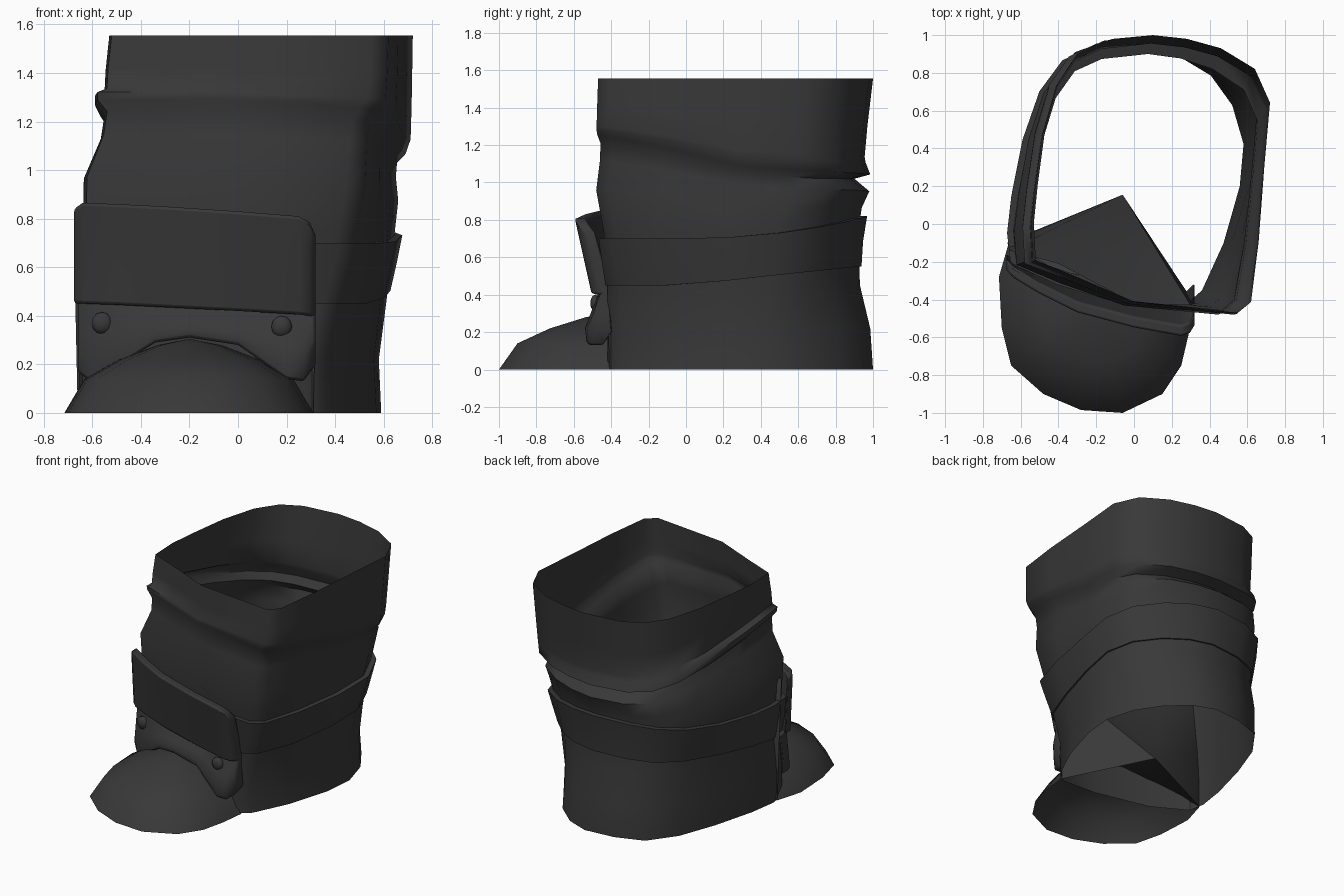
import bpy
import bmesh
import math
from mathutils import Vector

if "Cube" in bpy.data.objects:
    bpy.data.objects.remove(bpy.data.objects["Cube"], do_unlink=True)

# One dark leather colour
leather = bpy.data.materials.new("dark_leather")
leather.use_nodes = True
COLOUR = (0.04, 0.04, 0.04, 1)
leather.diffuse_color = COLOUR
leather.node_tree.nodes["Principled BSDF"].inputs["Base Color"].default_value = COLOUR


def finish(name, bm, angle=50, recalc=True):
    """Turn a bmesh into a smooth shaded leather object."""
    if recalc:
        bmesh.ops.recalc_face_normals(bm, faces=bm.faces)
    mesh = bpy.data.meshes.new(name)
    bm.to_mesh(mesh)
    bm.free()
    obj = bpy.data.objects.new(name, mesh)
    bpy.context.collection.objects.link(obj)
    mesh.materials.append(leather)
    bpy.ops.object.select_all(action="DESELECT")
    obj.select_set(True)
    bpy.context.view_layer.objects.active = obj
    bpy.ops.object.shade_smooth_by_angle(angle=math.radians(angle))
    return obj


def skin(bm, rows, closed_cols=False):
    """Join rows of points with quads and return the vertex rows."""
    grid = [[bm.verts.new(p) for p in row] for row in rows]
    count = len(grid[0])
    for low, high in zip(grid, grid[1:]):
        for c in range(count if closed_cols else count - 1):
            d = (c + 1) % count
            bm.faces.new((low[c], low[d], high[d], high[c]))
    return grid


def clamp(value):
    return max(0, min(1, value))


# Shaft outlines at the sole and at the rim, starting at the front left edge
SOLE = [(-.65, -.17), (-.4, -.31), (0, -.4), (.28, -.42), (.36, -.35), (.48, -.1),
        (.57, .2), (.59, .42), (.53, .63), (.41, .81), (.26, .94), (.1, 1),
        (-.12, .98), (-.32, .91), (-.46, .72), (-.56, .45), (-.64, .15), (-.67, -.05)]
RIM = [(-.52, -.2), (-.3, -.29), (0, -.42), (.55, -.48), (.62, -.42), (.66, -.1),
       (.69, .3), (.72, .64), (.64, .82), (.46, .93), (.28, .98), (.1, 1),
       (-.16, .97), (-.3, .9), (-.4, .75), (-.47, .5), (-.51, .2), (-.53, 0)]

# Height, blend from sole to rim, then x and y limits of each shaft ring
FOLD = 1.02
LEVELS = [(0, 0, -.66, .59, -.42, 1), (.22, .05, -.66, .58, -.42, .985),
          (.45, .3, -.64, .61, -.42, .93), (.74, .6, -.64, .645, -.44, .92),
          (.86, .75, -.635, .66, -.48, .94), (.95, .82, -.565, .65, -.46, .98),
          (1, .87, -.55, .655, -.457, .9), (1.04, .92, -.59, .69, -.475, .985),
          (1.1, .96, -.59, .71, -.48, .96), (1.13, .98, -.55, .712, -.478, .955),
          (1.3, 1, -.545, .716, -.475, .97), (1.555, 1, -.53, .72, -.47, 1)]


def level_at(z):
    for a, b in zip(LEVELS, LEVELS[1:]):
        if z <= b[0]:
            t = (z - a[0]) / (b[0] - a[0])
            return [p + (q - p) * t for p, q in zip(a, b)]
    return LEVELS[-1]


def section(z):
    """Shaft ring at a height, fitted to its limits."""
    _, blend, x0, x1, y0, y1 = level_at(z)
    pts = [Vector(a).lerp(Vector(b), blend) for a, b in zip(SOLE, RIM)]
    xs, ys = [p.x for p in pts], [p.y for p in pts]

    def fit(v, values, low, high):
        return low + (v - min(values)) / (max(values) - min(values)) * (high - low)
    return [Vector((fit(p.x, xs, x0, x1), fit(p.y, ys, y0, y1), z)) for p in pts]


def slanted(z):
    """Shaft ring whose fold climbs from the heel to the front."""
    near = clamp((z - .74) / (FOLD - .74)) * clamp((1.555 - z) / (1.555 - FOLD))
    ring = section(z)
    for p in ring:
        outer = clamp(p.x / .6) * clamp(p.y + .7)
        p.z += .26 * near * clamp((1 - p.y) / 1.1) * (1 - .7 * outer)
    return ring


# Open shaft with soft folds
bm = bmesh.new()
skin(bm, [slanted(level[0]) for level in LEVELS], closed_cols=True)
finish("shaft", bm, recalc=False)


# Ankle band that rises towards the heel
def band_loop(t, offset):
    loop = []
    for i, p in enumerate(section(.6)):
        rear = max(0, p.y)
        low, high = .45 + .11 * rear, .7 + .14 * rear ** 2
        q = section(low + (high - low) * t)[i]
        out = Vector((q.x, q.y - 0.25, 0)).normalized()
        loop.append(q + out * offset)
    return loop


bm = bmesh.new()
skin(bm, [band_loop(0, 0), band_loop(0, .012), band_loop(.5, .025),
          band_loop(1, .035), band_loop(1, 0)], closed_cols=True)
finish("ankle_band", bm, recalc=False)

# Toe cap: an open half dome
TOE = [(-.66, -.09), (-.715, -.28), (-.7, -.55), (-.65, -.75), (-.48, -.9),
       (-.28, -.985), (-.06, -1), (.15, -.9), (.25, -.75), (.29, -.58), (.31, -.41)]
centre = Vector((-.2, -.38))
bm = bmesh.new()
rows = []
for scale, z in [(1, 0), (.84, .14), (.56, .22), (.25, .28)]:
    ring = [centre + (Vector(p) - centre) * scale for p in TOE]
    rows.append([(p.x, p.y, z) for p in ring])
grid = skin(bm, rows)
top = bm.verts.new((centre.x, centre.y, .305))
for a, b in zip(grid[-1], grid[-1][1:]):
    bm.faces.new((a, b, top))
bm.normal_update()
if top.normal.z < 0:
    bmesh.ops.reverse_faces(bm, faces=bm.faces)
finish("toe_cap", bm, angle=60, recalc=False)

# Inner lining: a cone from the back of the straps to a low point in the shaft
LINING = [(-.66, -.09, 0), (-.6, -.2, .11), (-.45, -.3, .2), (-.2, -.38, .27),
          (0, -.41, .25), (.2, -.42, .12), (.31, -.41, 0), (.32, -.42, .4),
          (.3, -.43, .78), (0, -.42, .83), (-.4, -.21, .86), (-.66, -.14, .85),
          (-.67, -.1, .45)]
bm = bmesh.new()
loop = [bm.verts.new(p) for p in LINING]
tip = bm.verts.new((-.06, .155, .05))
for a, b in zip(loop, loop[1:] + loop[:1]):
    bm.faces.new((b, a, tip))
finish("inner_lining", bm, angle=40)


# Front straps: columns of (x, front y, low z, high z)
def strap(name, columns, lean, thickness, rows=4):
    bm = bmesh.new()
    loops = []
    for x, y, low, high in columns:
        face, back = [], []
        for r in range(rows + 1):
            t = r / rows
            depth = y + lean(t) * (.3 + .7 * clamp((x + .68) / .4))
            z = low + (high - low) * t
            face.append((x, depth, z))
            back.append((x, depth + thickness, z))
        loops.append(face + back[::-1])
    grid = skin(bm, loops, closed_cols=True)
    for end in (grid[0], grid[-1]):
        bm.faces.new(end)
    obj = finish(name, bm)
    bevel = obj.modifiers.new("soft_edges", "BEVEL")
    bevel.width = 0.012
    bevel.segments = 2
    bevel.limit_method = "ANGLE"
    bevel.angle_limit = math.radians(50)


strap("front_flap",
      [(-.675, -.245, .45, .84), (-.64, -.285, .45, .865), (-.5, -.37, .445, .86),
       (-.3, -.47, .435, .85), (0, -.55, .42, .83), (.25, -.595, .405, .81),
       (.295, -.58, .4, .785), (.32, -.54, .4, .73)],
      lambda t: .09 * (1 - t), .06)
strap("lower_strap",
      [(-.66, -.24, .17, .46), (-.61, -.29, .13, .46), (-.47, -.37, .21, .46),
       (-.34, -.44, .29, .46), (-.2, -.48, .31, .46), (0, -.51, .28, .46),
       (.1, -.54, .21, .46), (.2, -.57, .14, .46), (.27, -.56, .13, .46),
       (.32, -.51, .2, .65)],
      lambda t: .12 * t + .04 * clamp(1 - 4 * t), .08)

# Flat rivets on the lower strap
for side, place in (("right", (-.56, -.275, .37)), ("left", (.18, -.485, .355))):
    bm = bmesh.new()
    bmesh.ops.create_uvsphere(bm, u_segments=10, v_segments=6, radius=.045)
    for v in bm.verts:
        v.co = Vector((v.co.x, v.co.y * .6, v.co.z)) + Vector(place)
    finish(side + "_rivet", bm)
